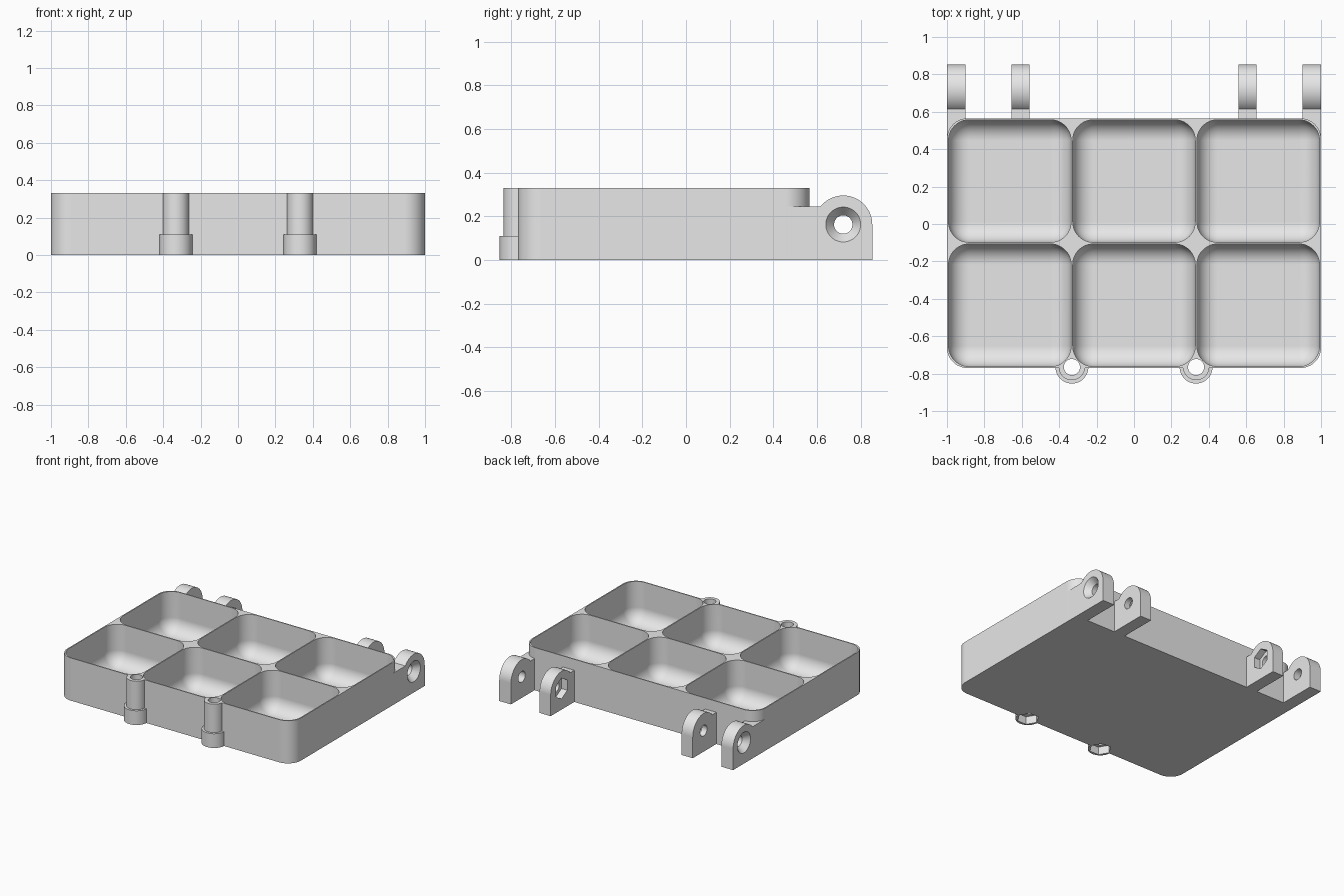
import bpy
import bmesh
from math import pi, cos, sin
from mathutils import Matrix, Vector

if "Cube" in bpy.data.objects:
    bpy.data.objects.remove(bpy.data.objects["Cube"], do_unlink=True)

HEIGHT = 0.33
PITCH, POCKET = 0.664, 0.655          # compartment spacing and width
MID_Y = -0.1025                       # middle of the tray body
BOSS_X, BOSS_Y = 0.332, -0.765
PIN_Y, PIN_Z = 0.72, 0.163            # hinge axis
LUG_R = 0.133

grey = bpy.data.materials.new("plain_grey")
grey.use_nodes = True
grey.diffuse_color = (0.8, 0.8, 0.8, 1)
grey.node_tree.nodes["Principled BSDF"].inputs["Base Color"].default_value = (0.8, 0.8, 0.8, 1)


def finish(bm, name):
    bmesh.ops.recalc_face_normals(bm, faces=bm.faces)
    mesh = bpy.data.meshes.new(name)
    bm.to_mesh(mesh)
    bm.free()
    mesh.materials.append(grey)
    obj = bpy.data.objects.new(name, mesh)
    bpy.context.collection.objects.link(obj)
    return obj


def rounded_box(name, center, size, radius, pick):
    """Box whose edges chosen by pick(edge) are rounded."""
    bm = bmesh.new()
    bmesh.ops.create_cube(bm, size=1)
    bmesh.ops.scale(bm, vec=size, verts=bm.verts)
    edges = [e for e in bm.edges if pick(e)]
    bmesh.ops.bevel(bm, geom=edges, offset=radius, segments=12,
                    profile=0.5, affect='EDGES', clamp_overlap=False)
    bmesh.ops.translate(bm, vec=center, verts=bm.verts)
    return finish(bm, name)


def rod(name, start, end, r1, r2=None, sides=48, turn=0.0):
    """Cylinder, cone or prism running from start to end."""
    start, end = Vector(start), Vector(end)
    axis = end - start
    bm = bmesh.new()
    bmesh.ops.create_cone(bm, cap_ends=True, segments=sides, radius1=r1,
                          radius2=r1 if r2 is None else r2, depth=axis.length)
    rot = axis.to_track_quat('Z', 'Y').to_matrix().to_4x4() @ Matrix.Rotation(turn, 4, 'Z')
    bmesh.ops.transform(bm, matrix=Matrix.Translation((start + end) / 2) @ rot, verts=bm.verts)
    return finish(bm, name)


def lug(x0, x1):
    """Arched hinge ear with a low shelf joining the body."""
    first = pi - 0.664
    arc = [(PIN_Y + LUG_R * cos(first * i / 24), PIN_Z + LUG_R * sin(first * i / 24))
           for i in range(25)]
    shelf = arc[-1][1]
    profile = [(0.463, 0), (PIN_Y + LUG_R, 0)] + arc + [(0.463, shelf)]
    bm = bmesh.new()
    face = bm.faces.new([bm.verts.new((x0, y, z)) for y, z in profile])
    out = bmesh.ops.extrude_face_region(bm, geom=[face])
    verts = [g for g in out["geom"] if isinstance(g, bmesh.types.BMVert)]
    bmesh.ops.translate(bm, vec=(x1 - x0, 0, 0), verts=verts)
    return finish(bm, "hinge_lug")


def combine(target, tool, operation):
    mod = target.modifiers.new("combine", 'BOOLEAN')
    mod.operation, mod.solver, mod.object = operation, 'EXACT', tool
    bpy.context.view_layer.objects.active = target
    bpy.ops.object.modifier_apply(modifier=mod.name)
    bpy.data.objects.remove(tool, do_unlink=True)


def is_vertical(e):
    return abs(e.verts[0].co.z - e.verts[1].co.z) > 0.01


def not_top(e):
    return is_vertical(e) or e.verts[0].co.z < 0


# Tray body
tray = rounded_box("divided_tray", (0, MID_Y, HEIGHT / 2), (2, 1.335, HEIGHT), 0.11, is_vertical)

# Hinge lugs at the back and screw bosses at the front
for s in (-1, 1):
    combine(tray, lug(s * 0.9, s * 1.0), 'UNION')
    combine(tray, lug(s * 0.56, s * 0.655), 'UNION')
    x = s * BOSS_X
    combine(tray, rod("boss", (x, BOSS_Y, 0), (x, BOSS_Y, HEIGHT), 0.07), 'UNION')
    combine(tray, rod("boss_collar", (x, BOSS_Y, 0), (x, BOSS_Y, 0.11), 0.088), 'UNION')

# Six compartments with rounded corners and floors
for col in (-1, 0, 1):
    for row in (-0.5, 0.5):
        center = (col * PITCH, MID_Y + row * PITCH, 0.27)
        cutter = rounded_box("pocket", center, (POCKET, POCKET, 0.5), 0.11, not_top)
        combine(tray, cutter, 'DIFFERENCE')

for s in (-1, 1):
    # Screw holes with nut recesses underneath
    x = s * BOSS_X
    combine(tray, rod("hole", (x, BOSS_Y, -0.1), (x, BOSS_Y, 0.5), 0.043), 'DIFFERENCE')
    combine(tray, rod("nut", (x, BOSS_Y, -0.1), (x, BOSS_Y, 0.06), 0.078,
                      sides=6, turn=pi / 6), 'DIFFERENCE')

    # Pin holes, countersunk outside, with nut recesses on the inner lugs
    def pin(x):
        return (s * x, PIN_Y, PIN_Z)
    combine(tray, rod("hole", pin(0.5), pin(1.1), 0.042), 'DIFFERENCE')
    combine(tray, rod("sink", pin(1.005), pin(0.953), 0.084, 0.041), 'DIFFERENCE')
    combine(tray, rod("nut", pin(0.5), pin(0.61), 0.08, sides=6), 'DIFFERENCE')

# Smooth the curves, keep the corners crisp
bpy.ops.object.select_all(action='DESELECT')
tray.select_set(True)
bpy.context.view_layer.objects.active = tray
bpy.ops.object.shade_smooth_by_angle(angle=pi / 6)
weighted = tray.modifiers.new("weighted_normals", 'WEIGHTED_NORMAL')
weighted.keep_sharp = True
